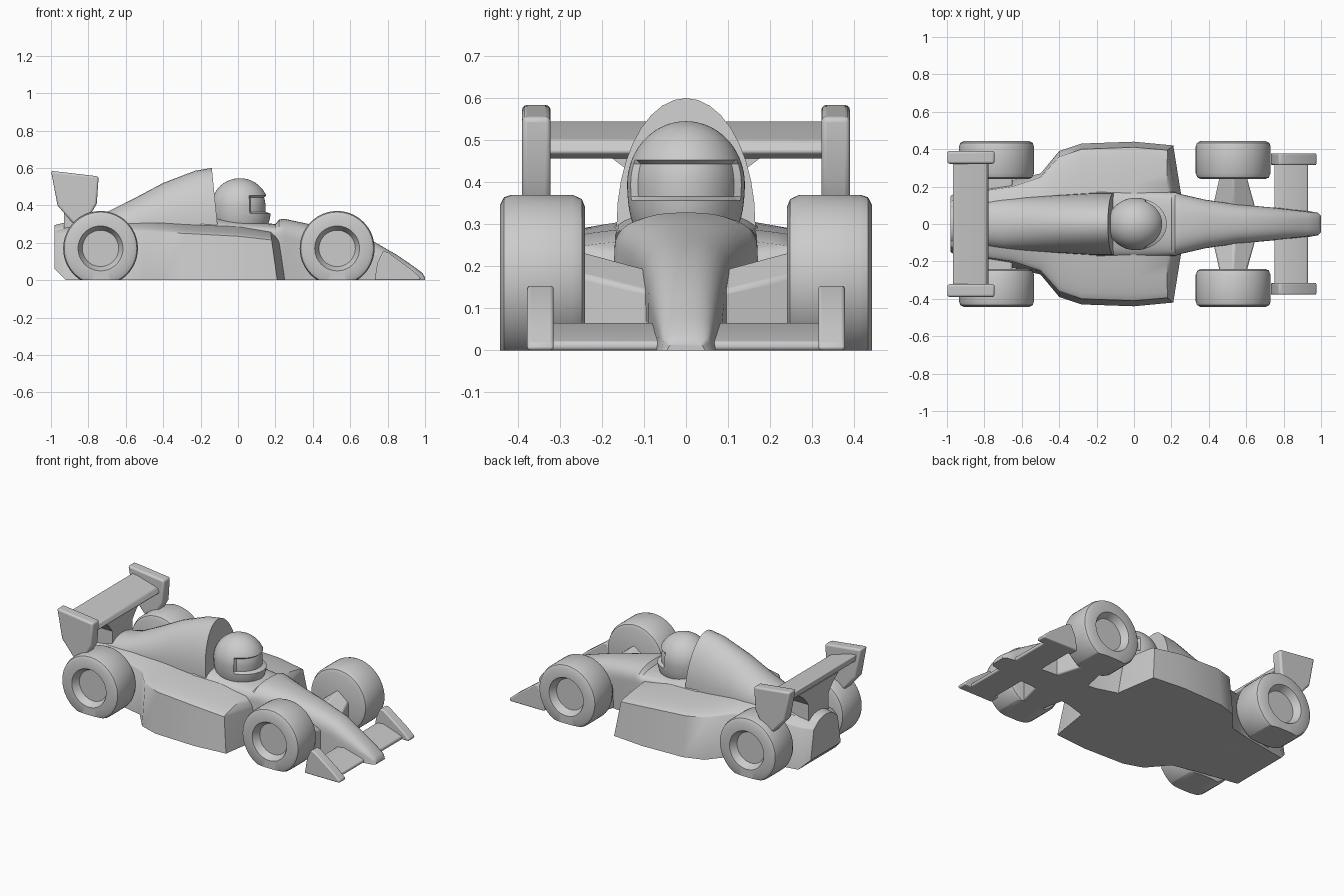
import bpy
import bmesh
import math
from mathutils import Vector

default = bpy.data.objects.get("Cube")
if default:
    bpy.data.objects.remove(default, do_unlink=True)

grey = bpy.data.materials.new("plain grey")
grey.use_nodes = True
GREY = (0.6, 0.6, 0.6, 1)
grey.diffuse_color = GREY
grey.node_tree.nodes["Principled BSDF"].inputs["Base Color"].default_value = GREY


def finish(bm, name, bevel=0):
    """Turn a bmesh into a shaded, coloured object."""
    bmesh.ops.recalc_face_normals(bm, faces=bm.faces)
    mesh = bpy.data.meshes.new(name)
    bm.to_mesh(mesh)
    bm.free()
    mesh.materials.append(grey)
    obj = bpy.data.objects.new(name, mesh)
    bpy.context.collection.objects.link(obj)
    bpy.ops.object.select_all(action='DESELECT')
    obj.select_set(True)
    bpy.context.view_layer.objects.active = obj
    bpy.ops.object.shade_smooth_by_angle(angle=math.radians(35))
    if bevel:
        mod = obj.modifiers.new("soft edges", 'BEVEL')
        mod.width = bevel
        mod.segments = 3
        mod.limit_method = 'ANGLE'
    return obj


def bridge(bm, rings):
    """Skin closed rings of points and cap both ends."""
    loops = [[bm.verts.new(point) for point in ring] for ring in rings]
    count = len(loops[0])
    for a, b in zip(loops, loops[1:]):
        for i in range(count):
            j = (i + 1) % count
            bm.faces.new((a[i], a[j], b[j], b[i]))
    bm.faces.new(loops[0])
    bm.faces.new(loops[-1])


def loft(name, sections, power, lean=0, leaning=0, steps=9):
    """Sections: x, half width at floor, shoulder half width, shoulder height, top height."""
    rings = []
    for index, (x, base, width, shoulder, top) in enumerate(sections):
        half = [(base, 0)]
        for i in range(steps + 1):
            t = math.pi / 2 * i / steps
            y = width * max(math.cos(t), 0) ** power
            half.append((y, shoulder + (top - shoulder) * math.sin(t) ** power))
        half[-1] = (0, top)
        outline = half + [(-y, z) for y, z in reversed(half[:-1])]
        slope = lean if index < leaning else 0
        rings.append([(x - slope * z, y, z) for y, z in outline])
    bm = bmesh.new()
    bridge(bm, rings)
    # Kick the floor up at the tail
    for v in bm.verts:
        if v.co.x < -0.95 and v.co.z < 0.01:
            v.co.z = 0.06
    return finish(bm, name)


def panel(name, outline, inner, outer, bevel=0.012):
    """Side profile in x and z, extruded between two y positions."""
    bm = bmesh.new()
    bridge(bm, [[(x, y, z) for x, z in outline] for y in (inner, outer)])
    return finish(bm, name, bevel)


def wheel(name, x, side):
    """Lathed tyre with a dished hub, cut flat at the ground."""
    profile = [(0, 0.24), (0.17, 0.24), (0.19, 0.248), (0.2, 0.27), (0.2, 0.415),
               (0.194, 0.433), (0.175, 0.443), (0.12, 0.443), (0.097, 0.4), (0, 0.4)]
    bm = bmesh.new()
    verts = [bm.verts.new((r, y * side, 0)) for r, y in profile]
    edges = [bm.edges.new(pair) for pair in zip(verts, verts[1:])]
    bmesh.ops.spin(bm, geom=verts + edges, cent=(0, 0, 0), axis=(0, 1, 0),
                   angle=math.tau, steps=56, use_merge=True)
    bmesh.ops.remove_doubles(bm, verts=bm.verts, dist=0.0001)
    bmesh.ops.translate(bm, verts=bm.verts, vec=(x, 0, 0.17))
    bmesh.ops.bisect_plane(bm, geom=bm.verts[:] + bm.edges[:] + bm.faces[:],
                           plane_co=(0, 0, 0), plane_no=(0, 0, 1), clear_inner=True)
    bmesh.ops.holes_fill(bm, edges=[e for e in bm.edges if e.is_boundary])
    return finish(bm, name)


# Nose and cockpit tub
loft("nose_and_cockpit", [
    (1.0, 0.045, 0.04, 0.01, 0.015),
    (0.985, 0.06, 0.055, 0.015, 0.04),
    (0.93, 0.07, 0.065, 0.04, 0.08),
    (0.85, 0.08, 0.075, 0.06, 0.135),
    (0.72, 0.09, 0.09, 0.11, 0.21),
    (0.55, 0.1, 0.105, 0.16, 0.262),
    (0.38, 0.12, 0.13, 0.2, 0.3),
    (0.25, 0.16, 0.16, 0.23, 0.328),
    (0.22, 0.17, 0.17, 0.24, 0.325),
    (0.2, 0.17, 0.17, 0.24, 0.3),
    (0, 0.18, 0.18, 0.25, 0.32),
    (-0.2, 0.18, 0.18, 0.26, 0.34)], 0.8)

# Side pods running back into the tail
loft("side_pods", [
    (0.25, 0.17, 0.16, 0.2, 0.24),
    (0.21, 0.42, 0.395, 0.215, 0.27),
    (0, 0.44, 0.41, 0.235, 0.3),
    (-0.28, 0.43, 0.4, 0.25, 0.31),
    (-0.4, 0.39, 0.36, 0.255, 0.32),
    (-0.5, 0.27, 0.25, 0.26, 0.33),
    (-0.65, 0.235, 0.2, 0.27, 0.33),
    (-0.92, 0.19, 0.16, 0.25, 0.3),
    (-0.98, 0.15, 0.12, 0.24, 0.285)], 1.4, lean=0.14, leaning=2)

# Engine cover with a tall leaning front
loft("engine_cover", [
    (-0.08, 0.165, 0.165, 0.3, 0.6),
    (-0.23, 0.165, 0.165, 0.3, 0.585),
    (-0.4, 0.16, 0.155, 0.29, 0.52),
    (-0.55, 0.15, 0.145, 0.28, 0.44),
    (-0.7, 0.14, 0.135, 0.27, 0.365),
    (-0.98, 0.11, 0.1, 0.24, 0.295)], 1, lean=0.1, leaning=1)

# Driver helmet with a chin bar and a sunken visor
bm = bmesh.new()
bmesh.ops.create_uvsphere(bm, u_segments=72, v_segments=48, radius=1)
for v in bm.verts:
    unit = v.co.copy()
    flat = Vector((unit.x, unit.y))
    if unit.z < 0 and flat.length > 0.01:
        flat *= max(1 - unit.z ** 2, 0) ** 0.2 / flat.length
    if unit.z < -0.2 and flat.x > 0:
        flat.x *= 1.1
    if unit.x > 0.35 and -0.25 < unit.z < 0.38:
        flat *= 0.9
    v.co = (0.01 + flat.x * 0.152, flat.y * 0.14, 0.395 + unit.z * 0.15)
finish(bm, "helmet")

# Wings spanning the car
panel("front_wing", [(0.75, 0), (0.93, 0), (0.93, 0.02), (0.8, 0.065), (0.75, 0.06)],
      -0.34, 0.34, 0.008)
panel("rear_wing", [(-0.97, 0.545), (-0.93, 0.54), (-0.79, 0.5), (-0.775, 0.47),
                    (-0.81, 0.455), (-0.96, 0.5)], -0.34, 0.34, 0.008)

# Flared pylon under the rear wing
bm = bmesh.new()
levels = [(0.25, 0.1), (0.38, 0.1), (0.43, 0.14), (0.475, 0.2)]
bridge(bm, [[(-0.93, -w, z), (-0.81, -w, z), (-0.81, w, z), (-0.93, w, z)]
            for z, w in levels])
finish(bm, "rear_wing_pylon")

# Paired parts
for label, side in (("left", 1), ("right", -1)):
    wheel(f"front_wheel_{label}", 0.53, side)
    wheel(f"rear_wheel_{label}", -0.735, side)
    panel(f"front_wing_end_{label}", [(0.73, 0), (0.975, 0), (0.975, 0.015), (0.93, 0.055),
                                      (0.8, 0.15), (0.775, 0.155), (0.745, 0.09)],
          side * 0.315, side * 0.378)
    panel(f"rear_wing_end_{label}", [(-1, 0.585), (-0.745, 0.555), (-0.755, 0.41),
                                     (-0.8, 0.33), (-0.88, 0.3), (-0.965, 0.4)],
          side * 0.322, side * 0.39)
    panel(f"rear_axle_{label}", [(-0.82, 0.02), (-0.65, 0.02), (-0.65, 0.22), (-0.82, 0.22)],
          side * 0.1, side * 0.26)
    # Front suspension block, narrowing and rising toward the wheel
    bm = bmesh.new()
    bridge(bm, [[(a, side * y, 0), (b, side * y, 0), (b, side * y, low),
                 ((a + b) / 2, side * y, high), (a, side * y, low)]
                for a, b, y, low, high in ((0.42, 0.65, 0.08, 0.14, 0.19),
                                           (0.46, 0.6, 0.26, 0.18, 0.24))])
    finish(bm, f"front_suspension_{label}", 0.01)
